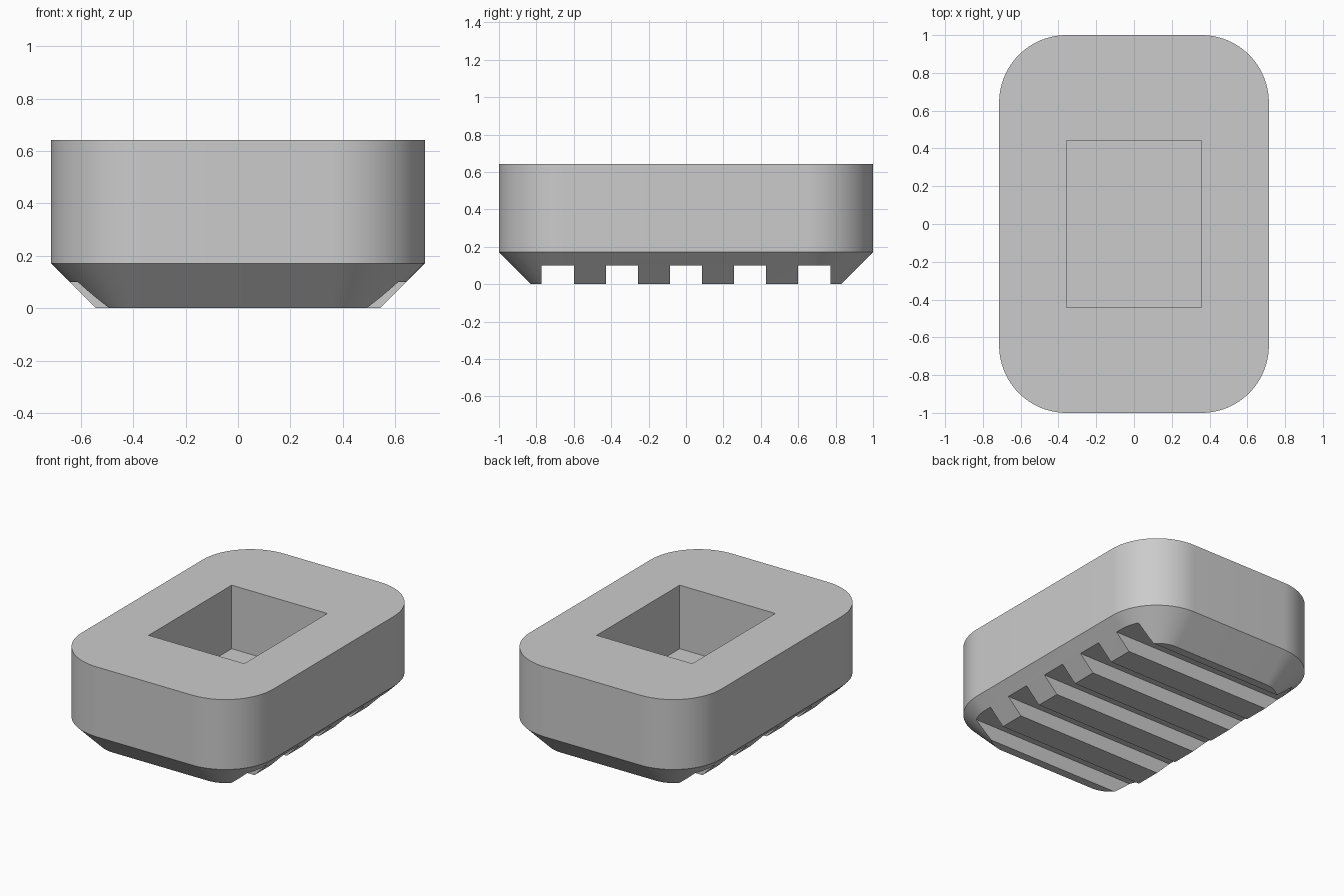
import bpy, bmesh, math

HALF_X, HALF_Y, HEIGHT = 0.714, 1.0, 0.643
RADIUS, CHAMFER = 0.357, 0.171

if "Cube" in bpy.data.objects:
    bpy.data.objects.remove(bpy.data.objects["Cube"])

grey = bpy.data.materials.new("plain grey")
grey.use_nodes = True
colour = (0.6, 0.6, 0.6, 1)
grey.diffuse_color = colour
grey.node_tree.nodes["Principled BSDF"].inputs["Base Color"].default_value = colour


def outline(bm, inset, z, steps=24):
    """Ring of vertices around a rounded rectangle."""
    ring = []
    for i, (sx, sy) in enumerate([(1, 1), (-1, 1), (-1, -1), (1, -1)]):
        for k in range(steps + 1):
            a = (i + k / steps) * math.pi / 2
            ring.append(bm.verts.new((sx * (HALF_X - RADIUS) + (RADIUS - inset) * math.cos(a),
                                      sy * (HALF_Y - RADIUS) + (RADIUS - inset) * math.sin(a), z)))
    return ring


def cut_box(target, name, x, y, z0, z1, centre_y=0):
    """Subtract a box with half sizes x and y from the target."""
    bpy.ops.mesh.primitive_cube_add(size=2, location=(0, centre_y, (z0 + z1) / 2))
    cutter = bpy.context.object
    cutter.name = name
    cutter.scale = (x, y, (z1 - z0) / 2)
    cutter.hide_render = True
    bpy.context.view_layer.objects.active = target
    mod = target.modifiers.new(name, "BOOLEAN")
    mod.operation = "DIFFERENCE"
    mod.solver = "EXACT"
    mod.object = cutter
    bpy.ops.object.modifier_apply(modifier=mod.name)
    bpy.data.objects.remove(cutter)


# Rounded block with a chamfered underside
bm = bmesh.new()
rings = [outline(bm, CHAMFER, 0), outline(bm, 0, CHAMFER), outline(bm, 0, HEIGHT)]
for low, high in zip(rings, rings[1:]):
    for i in range(len(low)):
        j = (i + 1) % len(low)
        bm.faces.new((low[i], low[j], high[j], high[i]))
bm.faces.new(rings[0][::-1])
bm.faces.new(rings[-1])
mesh = bpy.data.meshes.new("foot_block")
bm.to_mesh(mesh)
bm.free()
mesh.materials.append(grey)
block = bpy.data.objects.new("foot_block", mesh)
bpy.context.collection.objects.link(block)

# Rectangular socket in the top
cut_box(block, "socket", 0.357, 0.443, 0.214, 1)

# Grip grooves across the underside
for n in range(-2, 3):
    cut_box(block, "groove", 1, 0.086, -0.5, 0.1, n * 0.343)

# Smooth round corners, sharp edges elsewhere
bpy.ops.object.select_all(action="DESELECT")
block.select_set(True)
bpy.context.view_layer.objects.active = block
bpy.ops.object.shade_smooth_by_angle(angle=math.radians(30))
